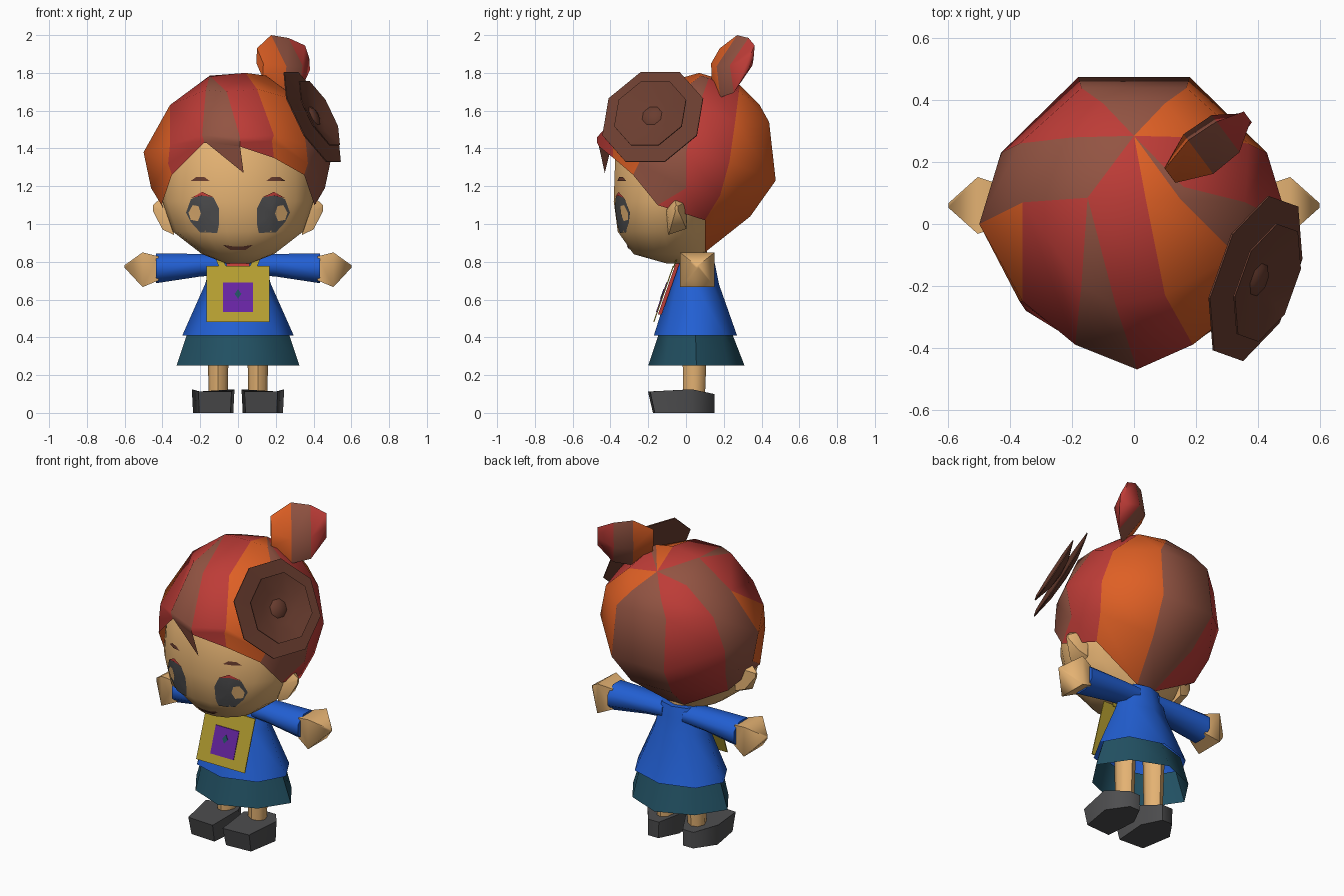
import bpy, bmesh, math
from mathutils import Vector
from mathutils.bvhtree import BVHTree

if "Cube" in bpy.data.objects:
    bpy.data.objects.remove(bpy.data.objects["Cube"])


def material(name, *rgb):
    m = bpy.data.materials.new(name)
    m.diffuse_color = (*rgb, 1)
    m.use_nodes = True
    m.node_tree.nodes["Principled BSDF"].inputs["Base Color"].default_value = m.diffuse_color
    return m


SKIN = material("skin", .775, .445, .17)
ORANGE = material("hair orange", .73, .115, .018)
RED = material("red", .51, .045, .038)
BROWN = material("hair brown", .29, .088, .055)
DARK = material("flower brown", .145, .047, .029)
BLUE = material("blue cloth", .016, .115, .65)
TEAL = material("teal cloth", .016, .082, .125)
YELLOW = material("yellow", .456, .342, .03)
PURPLE = material("purple", .135, .018, .36)
GREY = material("dark grey", .075, .075, .078)


def build(name, verts, faces, mats, index=None, angle=50):
    """Make an object; index gives a material slot per face."""
    me = bpy.data.meshes.new(name)
    me.from_pydata([tuple(v) for v in verts], [], faces)
    for m in mats:
        me.materials.append(m)
    if index:
        for p, i in zip(me.polygons, index):
            p.material_index = i
    bm = bmesh.new()
    bm.from_mesh(me)
    bmesh.ops.remove_doubles(bm, verts=bm.verts, dist=.0005)
    bmesh.ops.recalc_face_normals(bm, faces=bm.faces)
    bm.to_mesh(me)
    bm.free()
    ob = bpy.data.objects.new(name, me)
    bpy.context.collection.objects.link(ob)
    bpy.ops.object.select_all(action='DESELECT')
    ob.select_set(True)
    bpy.context.view_layer.objects.active = ob
    bpy.ops.object.shade_smooth_by_angle(angle=math.radians(angle))
    return ob


def loft(name, rings, mats, rule=None, caps=(True, True), angle=50):
    """Skin closed rings of equal length; rule(row, column) picks the slot."""
    n = len(rings[0])
    verts = [v for r in rings for v in r]
    faces, index = [], []
    for r in range(len(rings) - 1):
        for c in range(n):
            d = (c + 1) % n
            faces.append((r*n + c, r*n + d, r*n + n + d, r*n + n + c))
            index.append(rule(r, c) if rule else 0)
    if caps[0]:
        faces.append(tuple(range(n)))
        index.append(0)
    if caps[1]:
        faces.append(tuple(range(len(verts) - n, len(verts))))
        index.append(len(mats) - 1)
    return build(name, verts, faces, mats, index, angle)


def ring(z, rx, y0, y1, n=8, x=0, odd=1):
    """Horizontal ellipse between y0 and y1; odd scales every second point."""
    pts = []
    for i in range(n):
        t, k = 2*math.pi*i/n, odd if i % 2 else 1
        pts.append((x + k*rx*math.cos(t), (y0 + y1)/2 + k*(y1 - y0)/2*math.sin(t), z))
    return pts


def xring(x, y, z, ry, rz, n=8):
    """Ellipse facing along x."""
    return [(x, y + ry*math.cos(t), z + rz*math.sin(t))
            for t in (2*math.pi*(i + .5)/n for i in range(n))]


# Head
head = loft("head", [ring(*a, n=18) for a in (
    (.79, .06, -.1, .05), (.84, .19, -.28, .1), (.96, .345, -.365, .12),
    (1.12, .4, -.387, .2), (1.35, .4, -.38, .28), (1.5, .32, -.3, .25))],
    [SKIN], angle=60)
tree = BVHTree.FromPolygons([v.co.copy() for v in head.data.vertices],
                            [tuple(p.vertices) for p in head.data.polygons])


def decal(name, outline, mat, lift=.006, side=1):
    """Thin painted patch that follows the front of the face."""
    cx = sum(p[0] for p in outline) / len(outline)
    cz = sum(p[1] for p in outline) / len(outline)
    rings = []
    for s in (0, .5, 1):
        row = []
        for i, (x, z) in enumerate(outline):
            x2, z2 = outline[(i + 1) % len(outline)]
            for px, pz in ((x, z), ((x + x2)/2, (z + z2)/2)):
                px, pz = side*(cx + (px - cx)*s), cz + (pz - cz)*s
                hit = tree.ray_cast(Vector((px, -2, pz)), Vector((0, 1, 0)))[0]
                row.append((px, (hit.y if hit else -.3) - lift, pz))
        rings.append(row)
    ob = loft(name, rings, [mat], caps=(False, False))
    if sum(p.normal.y for p in ob.data.polygons) > 0:
        ob.data.flip_normals()


# Face details
for s, word in ((-1, "left"), (1, "right")):
    decal(word + "_eye", [(.1, 1.08), (.13, 1.14), (.19, 1.16), (.25, 1.13), (.275, 1.06),
                          (.25, 1.01), (.2, .955), (.11, .953), (.1, 1.0)], GREY, .006, s)
    decal(word + "_eye_shine", [(.196, 1.055), (.21, 1.095), (.24, 1.1), (.262, 1.06),
                                (.25, 1.022), (.212, 1.015)], SKIN, .009, s)
    decal(word + "_lash", [(.13, 1.142), (.19, 1.17), (.25, 1.137), (.19, 1.153)], RED, .009, s)
    decal(word + "_brow", [(.15, 1.228), (.18, 1.25), (.22, 1.25), (.25, 1.228)], DARK, .006, s)
    # Ear: flattened cone blending out of the cheek
    loft(word + "_ear", [[(s*x, -.05 + y*k, 1.09 + z*k) for y, z in (
        (-.06, -.02), (-.015, .065), (.05, .03), (.05, -.11), (-.04, -.14))]
        for x, k in ((.34, 1.05), (.4, .85), (.45, .15))], [SKIN], angle=45)
decal("mouth", [(-.08, .89), (-.03, .88), (.03, .88), (.08, .89), (.04, .862), (-.04, .862)], DARK)

# Hair cap: half rings from crown to hem, mirrored, one colour per sector
half_rings = [
    [(0, .285, 1.735)] * 6,
    [(-.1, .39, 1.63), (-.2, .28, 1.7), (-.16, .12, 1.77), (-.15, .08, 1.785), (-.1, .04, 1.79), (0, .03, 1.8)],
    [(-.17, .44, 1.54), (-.37, .26, 1.54), (-.36, .07, 1.63), (-.33, -.1, 1.65), (-.17, -.2, 1.71), (-.06, -.26, 1.7)],
    [(-.18, .475, 1.23), (-.43, .23, 1.33), (-.5, 0, 1.38), (-.36, -.25, 1.42), (-.19, -.39, 1.47), (.01, -.47, 1.46)],
    [(-.14, .34, 1.04), (-.4, .18, 1.15), (-.46, 0, 1.19), (-.37, -.25, 1.32), (-.18, -.39, 1.44), (.01, -.47, 1.43)],
    [(-.06, .1, .85), (-.36, .1, 1.02), (-.405, -.15, 1.1), (-.35, -.28, 1.26), (-.18, -.385, 1.43), (.01, -.46, 1.41)]]
hair_rings = [h + [(-x, y, z) for x, y, z in reversed(h[:5])] for h in half_rings]
hair_rings[5][6] = (.19, -.385, 1.35)
# Front left stripes start below the crown, so their upper ends are pinched
hair_rings[1][2:7] = [(-.15, .085, 1.785)] * 4 + [(.04, .07, 1.8)]
hair_rings[2][3] = hair_rings[2][2]
hair_rings[2][6] = (.1, -.23, 1.715)
sectors = (0, 1, 2, 0, 1, 0, 2, 1, 0, 2, 1)
loft("hair", hair_rings, [RED, BROWN, ORANGE], lambda r, c: sectors[c], (False, False), 45)
build("fringe_spike", [(-.18, -.388, 1.44), (.01, -.463, 1.42), (.03, -.43, 1.27)],
      [(0, 1, 2)], [BROWN])

# Hair tuft: flat leaning bun with three colour bands
u, n = Vector((.8, .6, 0)), Vector((.6, -.8, 0))
lean = Vector((-.2, .27, 1))
loft("hair_tuft", [[Vector((.24, .25, zc)) + u*a + d
                    for d in (n*t, lean*h, -n*t, -lean*h)]
                   for a, h, t, zc in ((-.155, .08, .03, 1.85), (-.04, .165, .08, 1.835),
                                       (.07, .145, .075, 1.84), (.16, .065, .015, 1.88))],
     [ORANGE, BROWN, RED], lambda r, c: r, angle=62)

# Flower: two stacked eight-sided dishes and a button
axis = Vector((.84, -.3, .45)).normalized()
side = axis.cross(Vector((0, 0, 1))).normalized()
up = side.cross(axis)


def disc(name, profile):
    centre = Vector((.39, -.175, 1.565))
    loft(name, [[centre + axis*h + (side*math.cos(t) + up*math.sin(t))*r
                 for t in (math.pi*(i + .5)/4 for i in range(8))]
                for r, h in profile], [DARK], caps=(False, False), angle=40)


disc("flower_outer", [(0, -.035), (.15, -.025), (.287, 0), (.287, .006), (.15, 0), (0, -.01)])
disc("flower_inner", [(0, 0), (.1, .012), (.205, .045), (.205, .051), (.1, .022), (0, .01)])
disc("flower_button", [(.065, .01), (.045, .026), (0, .032)])

# Clothes: open cones
loft("dress", [ring(.84, .12, -.02, .14), ring(.78, .145, -.05, .155), ring(.68, .175, -.085, .175),
               ring(.41, .295, -.17, .27)], [BLUE], caps=(True, False), angle=60)
loft("skirt", [ring(.43, .265, -.14, .24), ring(.25, .325, -.2, .31, odd=.93)], [TEAL],
     caps=(False, False), angle=60)
loft("neck", [ring(.76, .07, 0, .11), ring(.88, .07, 0, .11)], [SKIN])

# Arms, legs and shoes on both sides
sole = [(.085, .15), (.155, .15), (.238, .03), (.205, -.165), (.04, -.175), (.025, .03)]
for s, word in ((-1, "left"), (1, "right")):
    loft(word + "_sleeve", [xring(s*.07, .06, .785, .085, .058), xring(s*.2, .06, .782, .09, .065),
                            xring(s*.435, .06, .765, .098, .085)], [BLUE], angle=60)
    loft(word + "_hand", [xring(s*.42, .06, .765, .09, .09, 4), xring(s*.505, .06, .758, .13, .13, 4),
                          xring(s*.6, .06, .775, .01, .01, 4)], [SKIN], angle=62)
    loft(word + "_leg", [ring(.08, .05, -.015, .1, x=s*.105), ring(.45, .058, -.02, .115, x=s*.105)],
         [SKIN])
    top = [(s*(.132 + (x - .132)*1.06), y*1.15 if y < 0 else y, .125 - .025*(y > .1) - .012*(y < -.1))
           for x, y in sole]
    loft(word + "_shoe", [[(s*x, y, 0) for x, y in sole], top], [GREY], angle=62)


# Chest bib: slanted thin plates
def plate(name, pts, mat, lift, thick=.006):
    loft(name, [[(x, -.063 - (.78 - z)*.35 - lift - d, z) for x, z in pts] for d in (0, thick)],
         [mat], angle=20)


def rect(w, z0, z1):
    return [(-w, z0), (w, z0), (w, z1), (-w, z1)]


plate("scarf", rect(.06, .52, .83), RED, -.025, .02)
plate("bib", rect(.167, .48, .778), YELLOW, 0)
plate("bib_patch", rect(.08, .533, .69), PURPLE, .006, .004)
plate("patch_dot", [(0, .605), (.018, .63), (0, .655), (-.018, .63)], TEAL, .01, .003)
for s, word in ((-1, "left"), (1, "right")):
    plate(word + "_strap", [(s*.06, .77), (s*.1, .77), (s*.125, .835), (s*.09, .835)], YELLOW, -.004)
